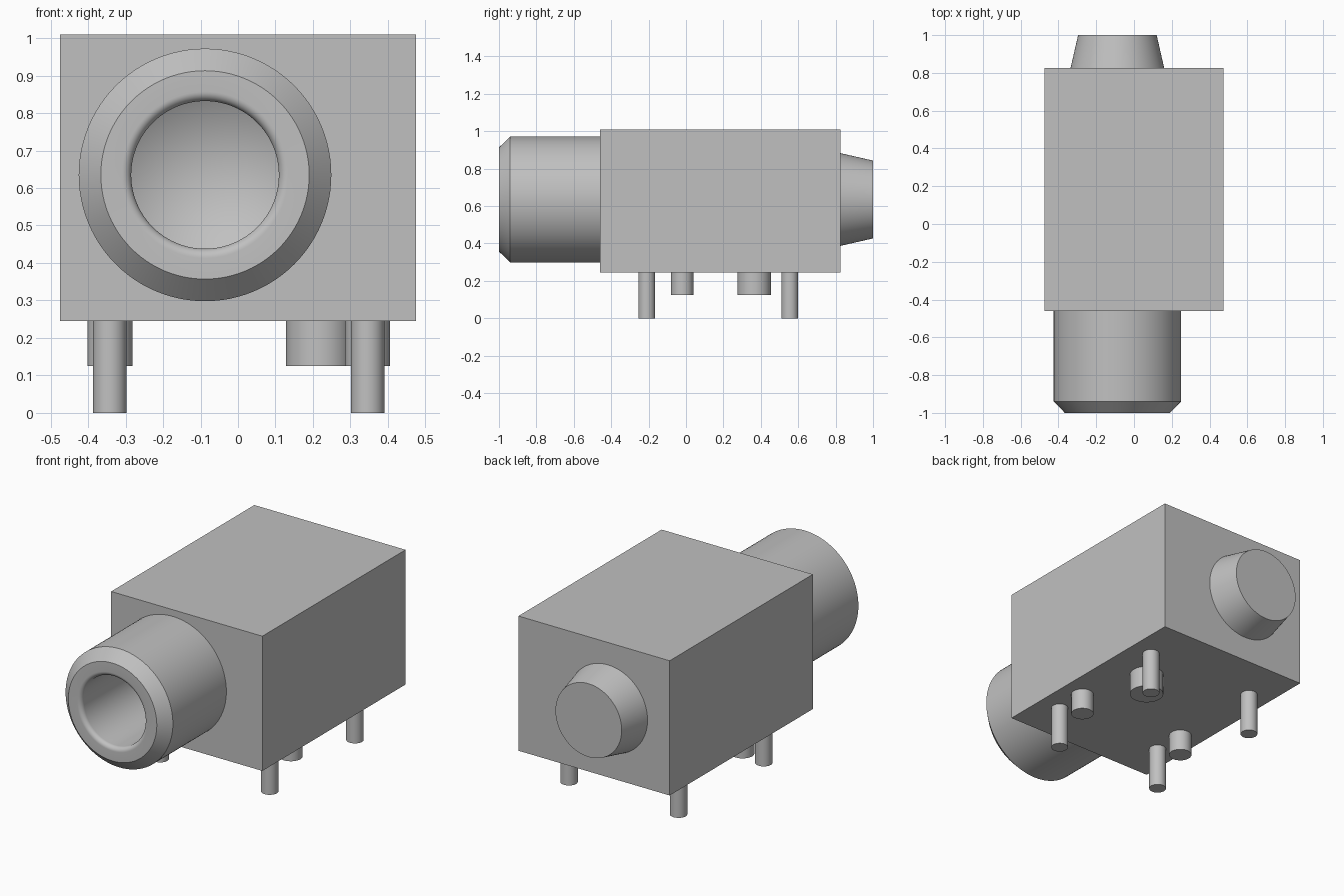
import bpy, bmesh, math
from mathutils import Vector, Matrix

if "Cube" in bpy.data.objects:
    bpy.data.objects.remove(bpy.data.objects["Cube"], do_unlink=True)

AXIS_X, AXIS_Z = -0.088, 0.635      # centre line of the socket
BODY_BOTTOM, BODY_TOP = 0.245, 1.01
BORE = 0.197

grey = bpy.data.materials.new("grey plastic")
grey.use_nodes = True
COLOUR = (0.53, 0.53, 0.53, 1)
grey.diffuse_color = COLOUR
grey.node_tree.nodes["Principled BSDF"].inputs["Base Color"].default_value = COLOUR


def finish(bm, name):
    bmesh.ops.remove_doubles(bm, verts=bm.verts, dist=1e-5)
    bmesh.ops.recalc_face_normals(bm, faces=bm.faces)
    mesh = bpy.data.meshes.new(name)
    bm.to_mesh(mesh)
    bm.free()
    mesh.materials.append(grey)
    obj = bpy.data.objects.new(name, mesh)
    bpy.context.collection.objects.link(obj)
    return obj


def smooth(obj):
    bpy.ops.object.select_all(action='DESELECT')
    obj.select_set(True)
    bpy.context.view_layer.objects.active = obj
    bpy.ops.object.shade_smooth_by_angle(angle=math.radians(25))


def lathe(name, profile, steps=96, closed=False):
    """Spin (radius, y) points around the socket's centre line."""
    bm = bmesh.new()
    verts = [bm.verts.new((AXIS_X + r, y, AXIS_Z)) for r, y in profile]
    edges = [bm.edges.new(pair) for pair in zip(verts, verts[1:])]
    if closed:
        edges.append(bm.edges.new((verts[-1], verts[0])))
    bmesh.ops.spin(bm, geom=verts + edges, cent=(AXIS_X, 0, AXIS_Z), axis=(0, 1, 0),
                   angle=math.tau, steps=steps, use_duplicate=False)
    return finish(bm, name)


def post(name, x, y, radius, bottom):
    """Upright round post hanging from the underside of the housing."""
    height = BODY_BOTTOM - bottom
    bm = bmesh.new()
    bmesh.ops.create_cone(bm, cap_ends=True, segments=48, radius1=radius, radius2=radius,
                          depth=height, matrix=Matrix.Translation((x, y, bottom + height / 2)))
    smooth(finish(bm, name))


# Box housing
bm = bmesh.new()
bmesh.ops.create_cube(bm, size=1)
bmesh.ops.scale(bm, vec=(0.95, 1.285, BODY_TOP - BODY_BOTTOM), verts=bm.verts)
bmesh.ops.translate(bm, vec=(0, 0.1825, (BODY_TOP + BODY_BOTTOM) / 2), verts=bm.verts)
housing = finish(bm, "housing")

# Blind bore with a conical end, cut into the housing
cutter = lathe("bore_cutter", [(0, -0.6), (BORE, -0.6), (BORE, 0.66), (0, 0.775)])
cutter.hide_render = True
mod = housing.modifiers.new("bore", 'BOOLEAN')
mod.operation, mod.solver, mod.object = 'DIFFERENCE', 'EXACT', cutter
bpy.ops.object.select_all(action='DESELECT')
housing.select_set(True)
bpy.context.view_layer.objects.active = housing
bpy.ops.object.modifier_apply(modifier=mod.name)
bpy.data.objects.remove(cutter, do_unlink=True)
smooth(housing)

# Front barrel: chamfered outside, rounded mouth, open bore
FILLET = 0.025
mouth = [(BORE + FILLET - FILLET * math.sin(a), -1 + FILLET - FILLET * math.cos(a))
         for a in (math.pi / 2 * i / 8 for i in range(9))]
smooth(lathe("socket_barrel", [(0.337, -0.46), (0.337, -0.94), (0.278, -1)]
             + mouth + [(BORE, -0.46)], closed=True))

# Tapered boss on the back
smooth(lathe("rear_boss", [(0, 0.825), (0.248, 0.825), (0.208, 1), (0, 1)]))

# Contact pins and locating pegs
for side, x in (("left", 0.346), ("right", -0.342)):
    post(f"front_{side}_pin", x, -0.21, 0.045, 0)
    post(f"rear_{side}_pin", x, 0.555, 0.045, 0)
    post(f"{side}_peg", x, -0.02, 0.06, 0.125)
post("large_peg", 0.218, 0.365, 0.09, 0.125)
